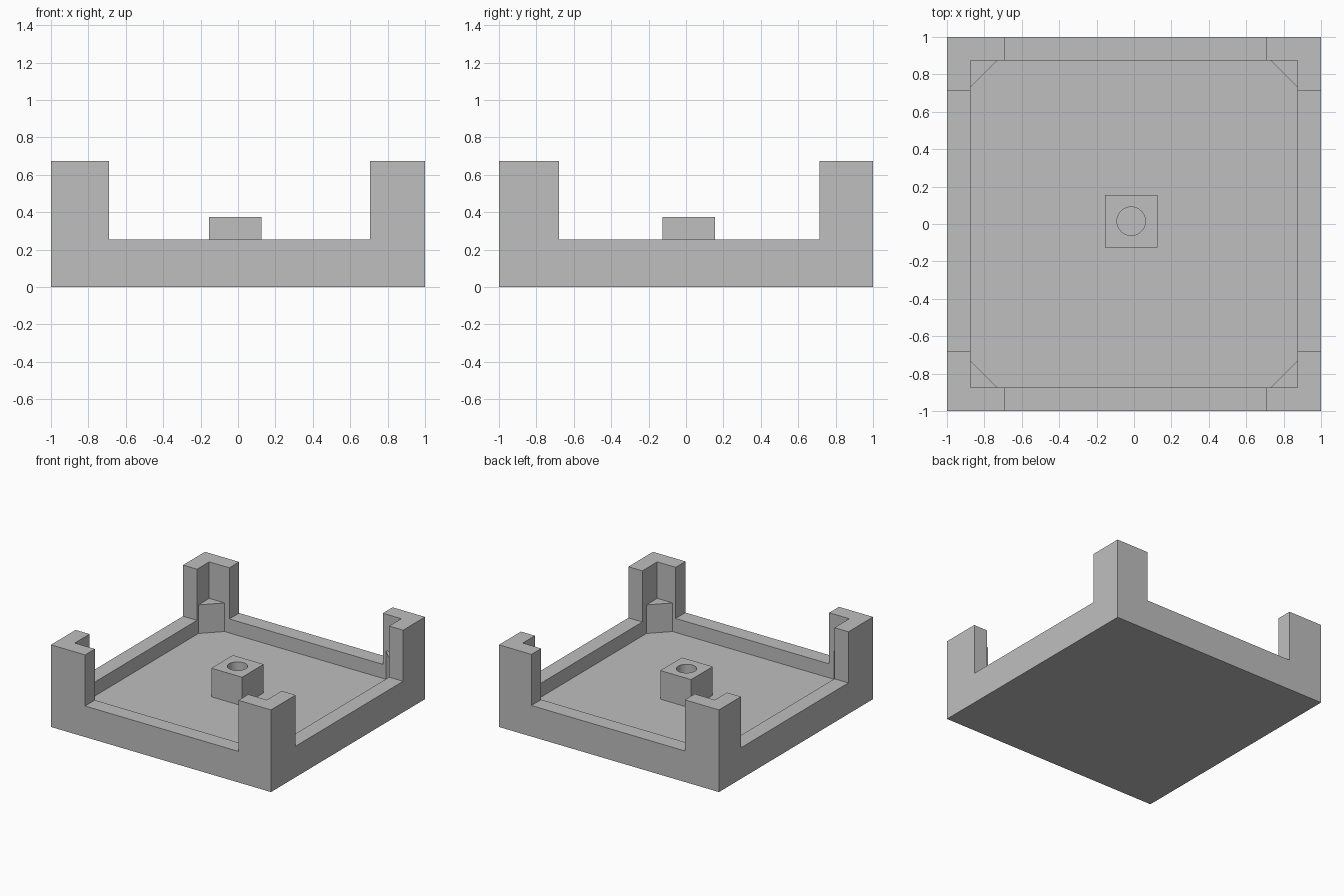
import bpy, bmesh
from mathutils import Vector

cube = bpy.data.objects.get("Cube")
if cube:
    bpy.data.objects.remove(cube, do_unlink=True)

grey = bpy.data.materials.new("plain grey")
grey.use_nodes = True
colour = (0.52, 0.52, 0.52, 1)
grey.diffuse_color = colour
grey.node_tree.nodes["Principled BSDF"].inputs["Base Color"].default_value = colour


def prism(name, outline, bottom, top):
    """Extrude a flat outline straight up."""
    bm = bmesh.new()
    face = bm.faces.new([bm.verts.new((x, y, bottom)) for x, y in outline])
    up = bmesh.ops.extrude_face_region(bm, geom=[face])["geom"]
    verts = [v for v in up if isinstance(v, bmesh.types.BMVert)]
    bmesh.ops.translate(bm, verts=verts, vec=Vector((0, 0, top - bottom)))
    bmesh.ops.recalc_face_normals(bm, faces=bm.faces)
    mesh = bpy.data.meshes.new(name)
    bm.to_mesh(mesh)
    bm.free()
    mesh.materials.append(grey)
    obj = bpy.data.objects.new(name, mesh)
    bpy.context.collection.objects.link(obj)
    return obj


def box(name, x0, x1, y0, y1, z0, z1):
    return prism(name, [(x0, y0), (x1, y0), (x1, y1), (x0, y1)], z0, z1)


def cut(target, cutter):
    """Subtract the cutter, then discard it."""
    cutter.hide_render = True
    mod = target.modifiers.new("cut", 'BOOLEAN')
    mod.operation, mod.solver, mod.object = 'DIFFERENCE', 'EXACT', cutter
    bpy.context.view_layer.objects.active = target
    bpy.ops.object.modifier_apply(modifier=mod.name)
    bpy.data.objects.remove(cutter, do_unlink=True)


floor, rim, post_top, boss_top = 0.14, 0.255, 0.675, 0.375
inner = 0.873

# Tray: hollow block, with the walls lowered between the corner posts
tray = box("tray", -1, 1, -1, 1, 0, post_top)
cut(tray, box("hollow_cutter", -inner, inner, -inner, inner, floor, 1))
cut(tray, box("front_back_cutter", -0.69, 0.705, -1.5, 1.5, rim, 1))
cut(tray, box("side_cutter", -1.5, 1.5, -0.68, 0.715, rim, 1))

# Triangular supports inside each corner
leg = inner - 0.14
for side, sx in (("left", 1), ("right", -1)):
    for end, sy in (("front", -1), ("back", 1)):
        outline = [(sx * inner, sy * inner), (sx * leg, sy * inner), (sx * inner, sy * leg)]
        prism(f"{end}_{side}_corner_support", outline, floor, boss_top)

# Central boss with a round socket
boss = box("center_boss", -0.155, 0.125, -0.125, 0.155, floor, boss_top)
bpy.ops.mesh.primitive_cylinder_add(vertices=48, radius=0.076, depth=1,
                                    location=(-0.015, 0.015, floor + 0.505))
cut(boss, bpy.context.object)
